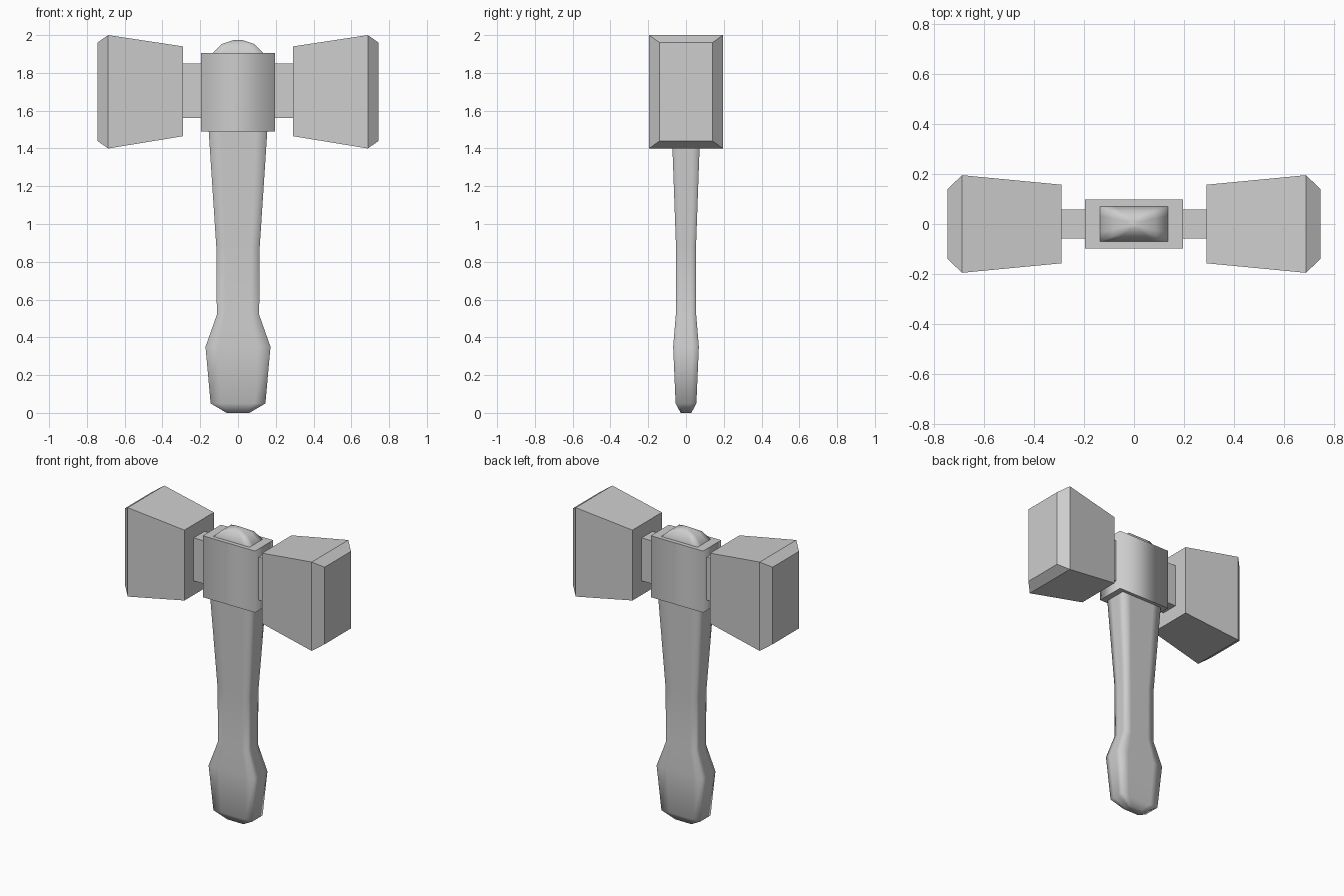
import bpy
import bmesh

default = bpy.data.objects.get("Cube")
if default:
    bpy.data.objects.remove(default, do_unlink=True)

GREY = (0.61, 0.61, 0.61, 1.0)
grey = bpy.data.materials.new("plain grey")
grey.use_nodes = True
grey.diffuse_color = GREY
grey.node_tree.nodes["Principled BSDF"].inputs["Base Color"].default_value = GREY


def z_ring(hx, hy, z, mid=0.6):
    """Rectangular ring with split sides, lying flat at height z."""
    a, b = hx * mid, hy * 0.45
    return [(hx, -b, z), (hx, b, z), (hx, hy, z), (a, hy, z), (-a, hy, z), (-hx, hy, z),
            (-hx, b, z), (-hx, -b, z), (-hx, -hy, z), (-a, -hy, z), (a, -hy, z), (hx, -hy, z)]


def x_ring(x, hy, z0, z1):
    """Upright rectangular ring at a given x."""
    return [(x, -hy, z0), (x, hy, z0), (x, hy, z1), (x, -hy, z1)]


def loft(name, rings, smooth=False, sharp_ends=False):
    """Skin a stack of rings and close both ends."""
    bm = bmesh.new()
    loops = [[bm.verts.new(p) for p in ring] for ring in rings]
    n = len(rings[0])
    for low, high in zip(loops, loops[1:]):
        for i in range(n):
            j = (i + 1) % n
            bm.faces.new((low[i], low[j], high[j], high[i]))
    caps = [bm.faces.new(loops[0][::-1]), bm.faces.new(loops[-1])]
    bmesh.ops.recalc_face_normals(bm, faces=bm.faces)
    for face in bm.faces:
        face.smooth = smooth
    if sharp_ends:
        for cap in caps:
            cap.smooth = False
            for edge in cap.edges:
                edge.smooth = False
    mesh = bpy.data.meshes.new(name)
    bm.to_mesh(mesh)
    bm.free()
    mesh.materials.append(grey)
    obj = bpy.data.objects.new(name, mesh)
    bpy.context.collection.objects.link(obj)
    return obj


# Flat, swelling handle: half width, half depth, height
handle_profile = [
    (0.06, 0.028, 0.0), (0.145, 0.055, 0.05), (0.172, 0.068, 0.35), (0.112, 0.054, 0.52),
    (0.115, 0.053, 0.88), (0.155, 0.075, 1.49), (0.155, 0.075, 1.6),
]
loft("handle", [z_ring(*p) for p in handle_profile], smooth=True)

# Domed handle end showing above the collar
dome_profile = [(0.135, 0.07, 1.88), (0.135, 0.07, 1.905), (0.085, 0.05, 1.953), (0.02, 0.018, 1.975)]
loft("handle_end", [z_ring(*p) for p in dome_profile], smooth=True)

# Collar around the handle, with soft upright corners
collar = [[(-0.195, -0.097, z), (0.195, -0.097, z), (0.195, 0.097, z), (-0.195, 0.097, z)]
          for z in (1.49, 1.905)]
loft("collar", collar, smooth=True, sharp_ends=True)

# Crossbar and the two flared striking heads
loft("crossbar", [x_ring(x, 0.058, 1.56, 1.85) for x in (-0.3, 0.3)])
head_profile = [(0.29, 0.157, 1.465, 1.94), (0.687, 0.195, 1.40, 2.0), (0.745, 0.14, 1.44, 1.96)]
for side, name in ((1, "left_head"), (-1, "right_head")):
    loft(name, [x_ring(side * x, hy, z0, z1) for x, hy, z0, z1 in head_profile])
